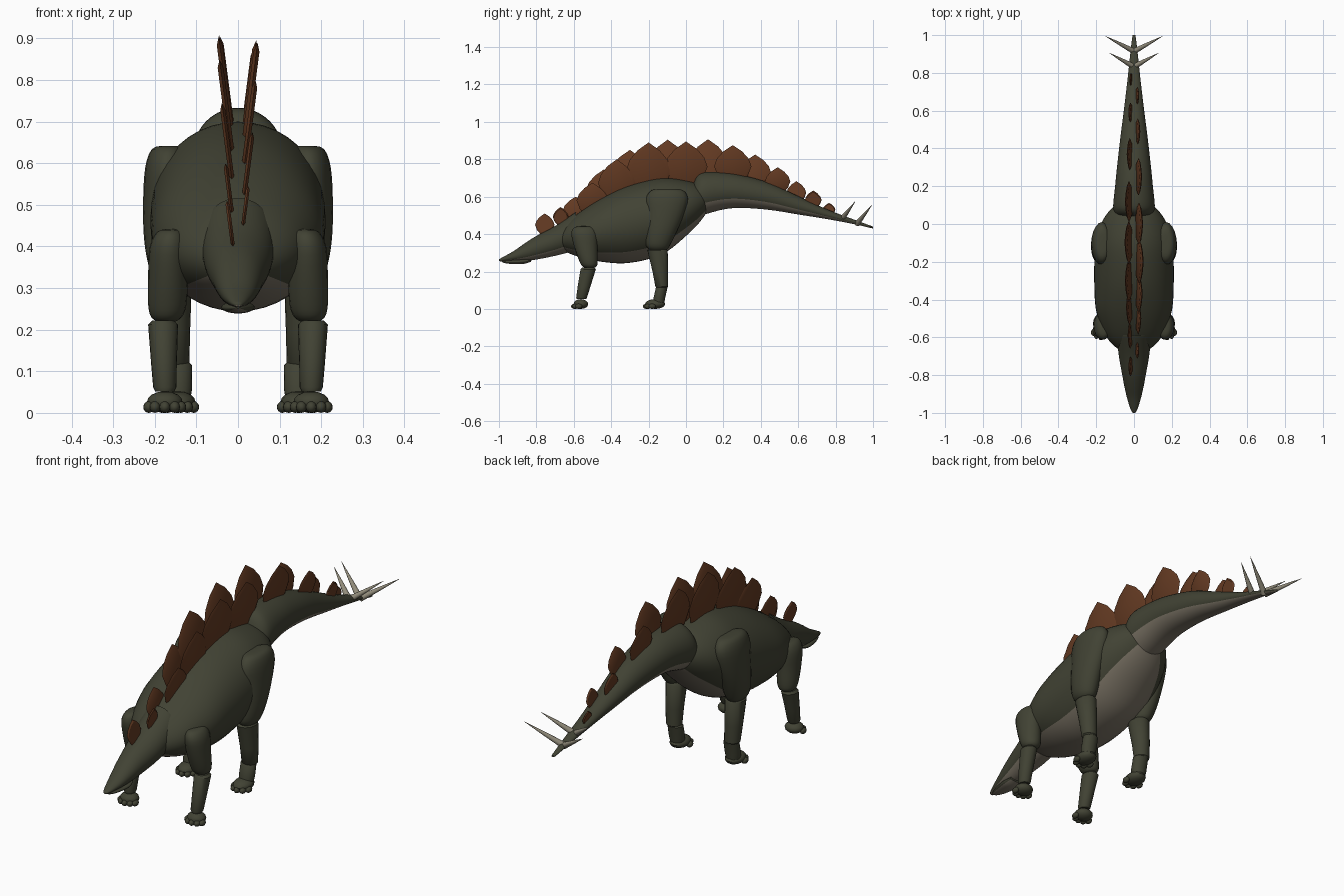
import bpy
import math
from mathutils import Vector

if "Cube" in bpy.data.objects:
    bpy.data.objects.remove(bpy.data.objects["Cube"])


def material(name, rgb):
    m = bpy.data.materials.new(name)
    m.use_nodes = True
    m.diffuse_color = (*rgb, 1)
    m.node_tree.nodes["Principled BSDF"].inputs["Base Color"].default_value = (*rgb, 1)
    return m


HIDE = material("dark olive hide", (0.053, 0.055, 0.034))
BELLY = material("taupe belly", (0.19, 0.165, 0.125))
PLATE = material("rust brown plate", (0.125, 0.042, 0.016))
SPIKE = material("pale horn", (0.29, 0.265, 0.2))


def make(name, verts, faces, mats, angle=40):
    mesh = bpy.data.meshes.new(name)
    mesh.from_pydata(verts, [], faces)
    for m in mats:
        mesh.materials.append(m)
    obj = bpy.data.objects.new(name, mesh)
    bpy.context.collection.objects.link(obj)
    bpy.ops.object.select_all(action='DESELECT')
    obj.select_set(True)
    bpy.context.view_layer.objects.active = obj
    bpy.ops.object.mode_set(mode='EDIT')
    bpy.ops.mesh.select_all(action='SELECT')
    bpy.ops.mesh.normals_make_consistent(inside=False)
    bpy.ops.object.mode_set(mode='OBJECT')
    bpy.ops.object.shade_smooth_by_angle(angle=math.radians(angle))
    return obj


def resample(rows, steps):
    """Smooth curve through the stations."""
    out = []
    for i in range(len(rows) - 1):
        quad = [rows[max(i - 1, 0)], rows[i], rows[i + 1], rows[min(i + 2, len(rows) - 1)]]
        for s in range(steps):
            t = s / steps
            out.append([b + t / 2 * (c - a + t * (2 * a - 5 * b + 4 * c - d + t * (3 * (b - c) + d - a)))
                        for a, b, c, d in zip(*quad)])
    return out + [list(rows[-1])]


def loft(name, rings, seg, mats):
    verts = [v for ring in rings for v in ring]
    faces = [(i * seg + j, i * seg + (j + 1) % seg, (i + 1) * seg + (j + 1) % seg, (i + 1) * seg + j)
             for i in range(len(rings) - 1) for j in range(seg)]
    faces += [tuple(range(seg)), tuple(range(len(verts) - seg, len(verts)))]
    return make(name, verts, faces, mats)


def trunk(name, stations, belly_level, seg=40):
    """Loft along y; station = y, half width, bottom, top. Underside gets the belly colour."""
    rings = []
    for y, w, lo, hi in resample(stations, 4):
        rings.append([(w * math.cos(a), y, (lo + hi) / 2 + (hi - lo) / 2 * math.sin(a))
                      for a in (math.tau * k / seg for k in range(seg))])
    obj = loft(name, rings, seg, [HIDE, BELLY])
    for i, p in enumerate(obj.data.polygons):
        if i < (len(rings) - 1) * seg:
            p.material_index = int(math.sin(math.tau * (i % seg + 0.5) / seg) < belly_level)


def limb(name, stations, side, steps=3, seg=20):
    """Loft along z; station = x, y, z, x radius, y radius."""
    rings = []
    for x, y, z, rx, ry in resample(stations, steps):
        rings.append([(side * x + rx * math.cos(a), y + ry * math.sin(a), z)
                      for a in (math.tau * k / seg for k in range(seg))])
    loft(name, rings, seg, [HIDE])


def blob(name, x, y, z, rx, ry, rz, side):
    rows = [(x, y, z + rz * math.sin(t), rx * math.cos(t), ry * math.cos(t))
            for t in (math.pi * (k / 8 - 0.5) * 0.98 for k in range(9))]
    limb(name, rows, side, 1, 14)


# Trunk, neck with head, and tail
trunk("body", [(-.685, .01, .36, .385), (-.67, .07, .325, .42), (-.62, .13, .295, .475),
               (-.55, .17, .272, .53), (-.45, .202, .252, .592), (-.33, .21, .244, .65),
               (-.2, .21, .266, .688), (-.1, .204, .308, .7), (0, .175, .39, .686),
               (.07, .13, .46, .665), (.12, .07, .53, .63), (.14, .01, .57, .59)], -.72)
trunk("neck_and_head", [(-.59, .088, .32, .515), (-.6, .09, .31, .51), (-.7, .08, .284, .443),
                        (-.8, .062, .264, .39), (-.86, .051, .256, .352), (-.92, .037, .254, .31),
                        (-.97, .022, .254, .282), (-.995, .011, .255, .268), (-1, .004, .258, .264)], -.6)
trunk("lower_jaw", [(-.83, .03, .252, .27), (-.87, .04, .24, .268), (-.93, .031, .24, .264),
                    (-.97, .017, .245, .26), (-.985, .004, .251, .256)], -.6)
trunk("tail", [(.04, .085, .53, .67), (.06, .103, .495, .712), (.1, .11, .505, .732), (.2, .1, .532, .73),
               (.3, .09, .54, .715), (.45, .073, .529, .672), (.6, .054, .505, .603),
               (.75, .036, .481, .534), (.9, .02, .453, .477), (.99, .009, .432, .444),
               (1, .004, .434, .44)], -.45)

# Legs
for side, word in ((1, "left"), (-1, "right")):
    limb(f"{word}_front_upper_leg",
         [(.16, -.54, .442, .01, .02), (.162, -.543, .435, .032, .055), (.166, -.543, .4, .046, .07),
          (.168, -.535, .33, .048, .062), (.17, -.522, .26, .046, .05), (.172, -.516, .228, .035, .038),
          (.172, -.514, .215, .01, .012)], side)
    limb(f"{word}_front_lower_leg",
         [(.18, -.522, .222, .026, .032), (.18, -.523, .212, .036, .041), (.178, -.545, .12, .031, .034),
          (.176, -.558, .062, .028, .029), (.176, -.559, .052, .023, .025)], side, 1)
    limb(f"{word}_thigh",
         [(.165, -.1, .642, .015, .035), (.167, -.1, .634, .04, .085), (.17, -.102, .59, .053, .112),
          (.17, -.112, .51, .058, .103), (.17, -.132, .42, .056, .085), (.165, -.148, .35, .049, .068),
          (.162, -.15, .32, .035, .05), (.162, -.15, .305, .01, .015)], side)
    limb(f"{word}_hind_lower_leg",
         [(.155, -.152, .322, .035, .046), (.155, -.152, .312, .044, .054), (.155, -.137, .2, .04, .042),
          (.153, -.13, .12, .036, .034), (.153, -.13, .11, .025, .024)], side, 1)
    limb(f"{word}_hind_ankle",
         [(.147, -.129, .126, .025, .022), (.147, -.13, .115, .036, .031), (.147, -.142, .06, .037, .031),
          (.147, -.146, .03, .032, .03)], side, 1)
    for part, x, y, length in (("front", .176, -.562, .04), ("hind", .145, -.165, .055)):
        blob(f"{word}_{part}_foot", x, y, .026, .043, length, .026, side)
        for k in range(5):
            a = math.radians(35 * (k - 2))
            blob(f"{word}_{part}_toe_{k + 1}", x + .041 * math.sin(a), y - length * .85 * math.cos(a),
                 .014, .013, .019, .014, side)

# Back plates in two alternating rows: y, peak height, buried base height, half length
plates = [(-.755, .51, .4, .052), (-.67, .545, .45, .042), (-.59, .6, .46, .07), (-.5, .675, .5, .085),
          (-.44, .745, .54, .095), (-.37, .8, .57, .1), (-.3, .85, .6, .115), (-.2, .89, .62, .12),
          (-.098, .905, .64, .115), (0, .895, .65, .115), (.118, .907, .66, .11), (.25, .875, .67, .1),
          (.37, .825, .65, .085), (.49, .757, .62, .068), (.59, .683, .57, .053),
          (.68, .633, .54, .045), (.765, .567, .5, .034)]
half_outline = [(-.45, 0), (-.8, .2), (-1, .45), (-.85, .65), (-.5, .84)]
outline = half_outline + [(0, 1)] + [(-u, v) for u, v in reversed(half_outline)]
for i, (y, top, base, half) in enumerate(plates):
    side = -1 if i % 2 == 0 else 1
    h = top - base
    verts = []
    for shrink, offset in ((.85, -1), (1, 0), (.85, 1)):
        for u, v in outline:
            u, v = u * shrink, .45 + (v - .45) * shrink
            lean = .012 + .13 * h * v
            verts.append((side * lean + offset * (.003 + .016 * h), y + u * half, base + v * h))
    n = len(outline)
    faces = [tuple(range(n)), tuple(range(2 * n, 3 * n))]
    faces += [(r * n + j, r * n + (j + 1) % n, (r + 1) * n + (j + 1) % n, (r + 1) * n + j)
              for r in range(2) for j in range(n)]
    make(f"back_plate_{i + 1}", verts, faces, [PLATE], 30)

# Tail spikes
for side, word in ((1, "left"), (-1, "right")):
    for name, base, tip in (("front", (.004, .835, .482), (.13, .905, .575)),
                            ("rear", (.002, .915, .455), (.152, .995, .557))):
        a, b = (Vector((side * p[0], p[1], p[2])) for p in (base, tip))
        q = (b - a).to_track_quat('Z', 'Y')
        rings = [[a.lerp(b, t) + q @ Vector((r * math.cos(k * math.tau / 12), r * math.sin(k * math.tau / 12), 0))
                  for k in range(12)] for t, r in ((0, .015), (.5, .0085), (1, .0006))]
        loft(f"{word}_{name}_tail_spike", rings, 12, [SPIKE])
